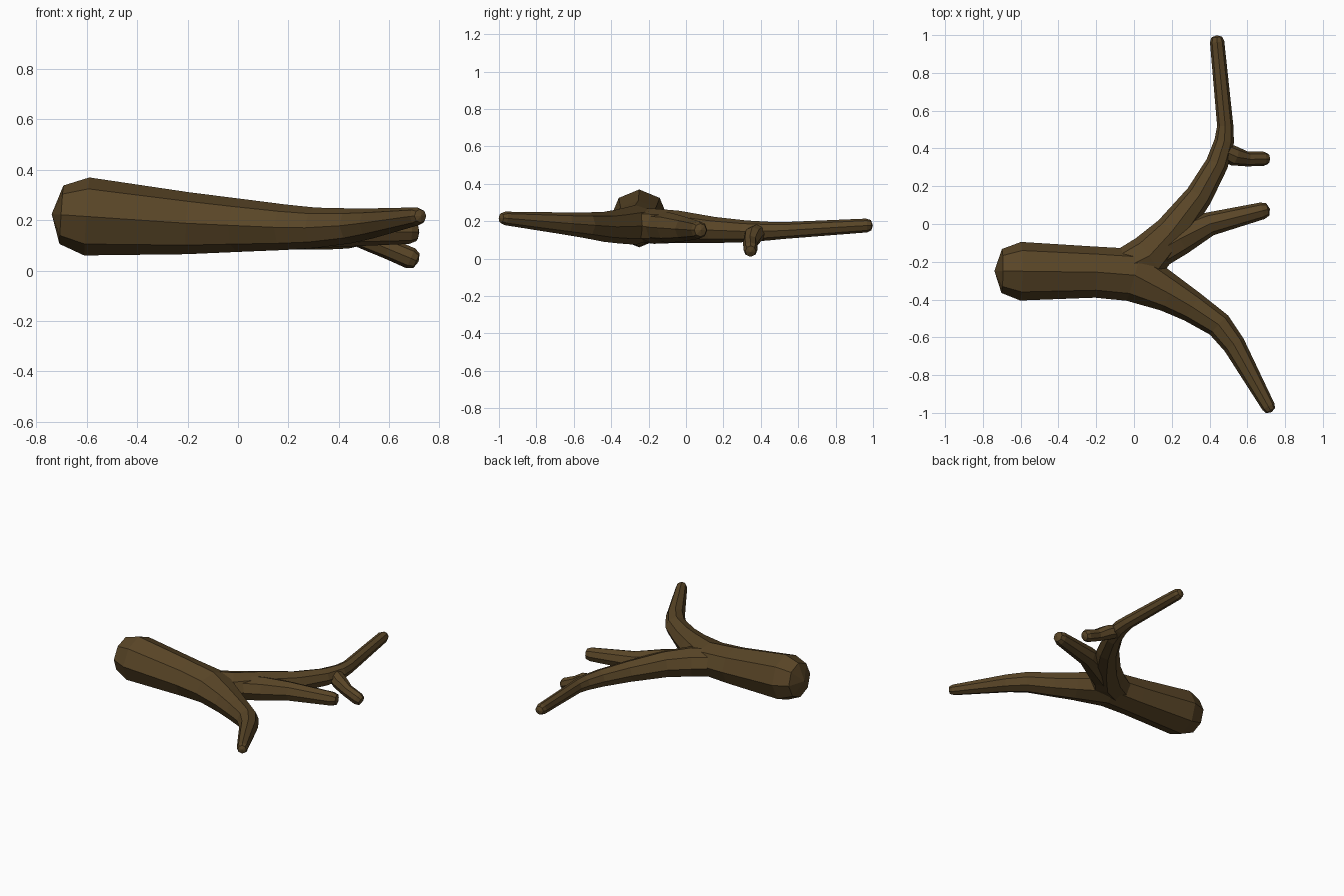
import bpy, bmesh
from mathutils import Vector

if "Cube" in bpy.data.objects:
    bpy.data.objects.remove(bpy.data.objects["Cube"])

bark = bpy.data.materials.new("dark brown bark")
bark.diffuse_color = (0.10, 0.06, 0.02, 1)
bark.use_nodes = True
bark.node_tree.nodes["Principled BSDF"].inputs["Base Color"].default_value = bark.diffuse_color

# Unit octagon with a corner pointing up
S = 0.7071
OCT = [(1, 0), (S, S), (0, 1), (-S, S), (-1, 0), (-S, -S), (0, -1), (S, -S)]


def limb(name, pts):
    """Eight-sided tapered tube; each point is x, y, z, side radius, vertical radius."""
    bm = bmesh.new()
    pos = [Vector(p[:3]) for p in pts]
    n = len(pts)
    rings = []

    def ring(c, d, rh, rv):
        side = d.cross(Vector((0, 0, 1))).normalized()
        up = side.cross(d).normalized()
        rings.append([bm.verts.new(c + side * a * rh + up * b * rv) for a, b in OCT])

    dirs = []
    for i in range(n):
        d = Vector((0, 0, 0))
        if i > 0:
            d += (pos[i] - pos[i - 1]).normalized()
        if i < n - 1:
            d += (pos[i + 1] - pos[i]).normalized()
        dirs.append(d.normalized())

    # Rounded caps are one narrower ring plus a centre point
    r0, r1 = pts[0][3], pts[-1][3]
    ring(pos[0] - dirs[0] * r0 * 0.65, dirs[0], r0 * 0.75, pts[0][4] * 0.75)
    for c, d, p in zip(pos, dirs, pts):
        ring(c, d, p[3], p[4])
    ring(pos[-1] + dirs[-1] * r1 * 0.65, dirs[-1], r1 * 0.75, pts[-1][4] * 0.75)
    start = bm.verts.new(pos[0] - dirs[0] * r0 * 0.9)
    end = bm.verts.new(pos[-1] + dirs[-1] * r1 * 0.9)
    for j in range(8):
        k = (j + 1) % 8
        for a, b in zip(rings, rings[1:]):
            bm.faces.new((a[j], a[k], b[k], b[j]))
        bm.faces.new((start, rings[0][k], rings[0][j]))
        bm.faces.new((end, rings[-1][j], rings[-1][k]))
    bmesh.ops.recalc_face_normals(bm, faces=bm.faces)
    me = bpy.data.meshes.new(name)
    bm.to_mesh(me)
    bm.free()
    me.materials.append(bark)
    ob = bpy.data.objects.new(name, me)
    bpy.context.collection.objects.link(ob)
    return ob


# Thick trunk running on into the long lower limb
trunk = limb("branch", [
    (-0.60, -0.25, 0.215, 0.155, 0.155), (-0.20, -0.255, 0.188, 0.135, 0.123),
    (0.00, -0.27, 0.18, 0.142, 0.106), (0.19, -0.37, 0.172, 0.10, 0.09),
    (0.31, -0.44, 0.17, 0.083, 0.08), (0.45, -0.535, 0.178, 0.07, 0.069),
    (0.53, -0.64, 0.187, 0.06, 0.06), (0.712, -0.968, 0.215, 0.036, 0.036)])

# Upper limb bending into the tall tine
upper = limb("upper_limb", [
    (-0.10, -0.26, 0.18, 0.10, 0.09), (0.08, -0.17, 0.173, 0.118, 0.094),
    (0.20, -0.04, 0.17, 0.092, 0.086), (0.345, 0.15, 0.153, 0.072, 0.07),
    (0.44, 0.32, 0.146, 0.06, 0.058), (0.478, 0.44, 0.147, 0.052, 0.05),
    (0.483, 0.52, 0.15, 0.043, 0.045), (0.44, 0.965, 0.177, 0.038, 0.037)])

# Middle tine
middle = limb("middle_tine", [
    (0.06, -0.185, 0.172, 0.09, 0.08), (0.24, -0.08, 0.165, 0.087, 0.08),
    (0.40, 0.0, 0.158, 0.063, 0.064), (0.68, 0.07, 0.153, 0.045, 0.047)])

# Short drooping tine
short = limb("short_tine", [
    (0.46, 0.395, 0.147, 0.045, 0.045), (0.53, 0.36, 0.123, 0.052, 0.05),
    (0.60, 0.344, 0.086, 0.039, 0.042), (0.685, 0.345, 0.049, 0.038, 0.043)])

# Fuse everything into one solid branch
for part in (upper, middle, short):
    m = trunk.modifiers.new("join " + part.name, 'BOOLEAN')
    m.operation = 'UNION'
    m.solver = 'EXACT'
    m.object = part
    part.hide_render = True
bpy.context.view_layer.update()
dg = bpy.context.evaluated_depsgraph_get()
fused = bpy.data.meshes.new_from_object(trunk.evaluated_get(dg))
trunk.modifiers.clear()
trunk.data = fused
for part in (upper, middle, short):
    bpy.data.objects.remove(part)
